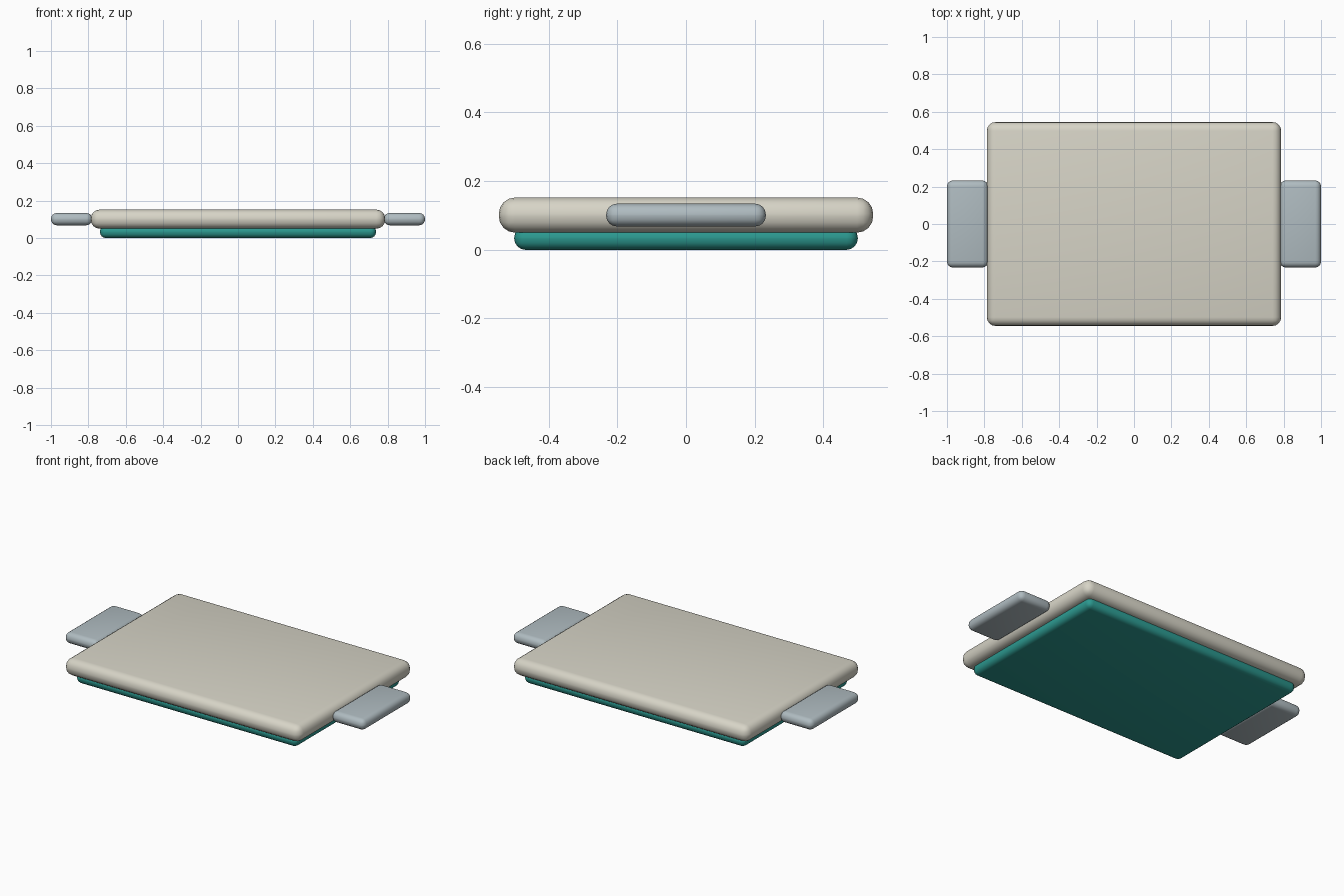
import bpy
import bmesh
from mathutils import Matrix

cube = bpy.data.objects.get("Cube")
if cube:
    bpy.data.objects.remove(cube, do_unlink=True)


def material(name, color):
    mat = bpy.data.materials.new(name)
    mat.use_nodes = True
    mat.diffuse_color = (*color, 1)
    mat.node_tree.nodes["Principled BSDF"].inputs["Base Color"].default_value = (*color, 1)
    return mat


def rounded_slab(name, center, size, radius, mat):
    """Box with rounded edges all round."""
    mesh = bpy.data.meshes.new(name)
    bm = bmesh.new()
    bmesh.ops.create_cube(bm, size=1, matrix=Matrix.Diagonal((*size, 1)))
    bmesh.ops.bevel(bm, geom=bm.edges[:], offset=radius, segments=4,
                    profile=0.5, affect='EDGES')
    bm.to_mesh(mesh)
    bm.free()
    mesh.materials.append(mat)
    obj = bpy.data.objects.new(name, mesh)
    obj.location = center
    bpy.context.collection.objects.link(obj)
    bpy.ops.object.select_all(action='DESELECT')
    obj.select_set(True)
    bpy.context.view_layer.objects.active = obj
    bpy.ops.object.shade_smooth_by_angle(angle=0.6)
    return obj


cream = material("warm_cream", (0.68, 0.66, 0.57))
teal = material("teal", (0.025, 0.32, 0.28))
grey = material("blue_grey", (0.43, 0.50, 0.53))

# Main board and the pad beneath it
rounded_slab("board", (0, 0, 0.101), (1.574, 1.09, 0.102), 0.047, cream)
rounded_slab("base_pad", (0, 0, 0.034), (1.476, 1.0, 0.068), 0.032, teal)

# Handles at both ends
for side, sign in (("left", 1), ("right", -1)):
    rounded_slab(side + "_handle", (sign * 0.89, 0, 0.101),
                 (0.22, 0.465, 0.066), 0.031, grey)
